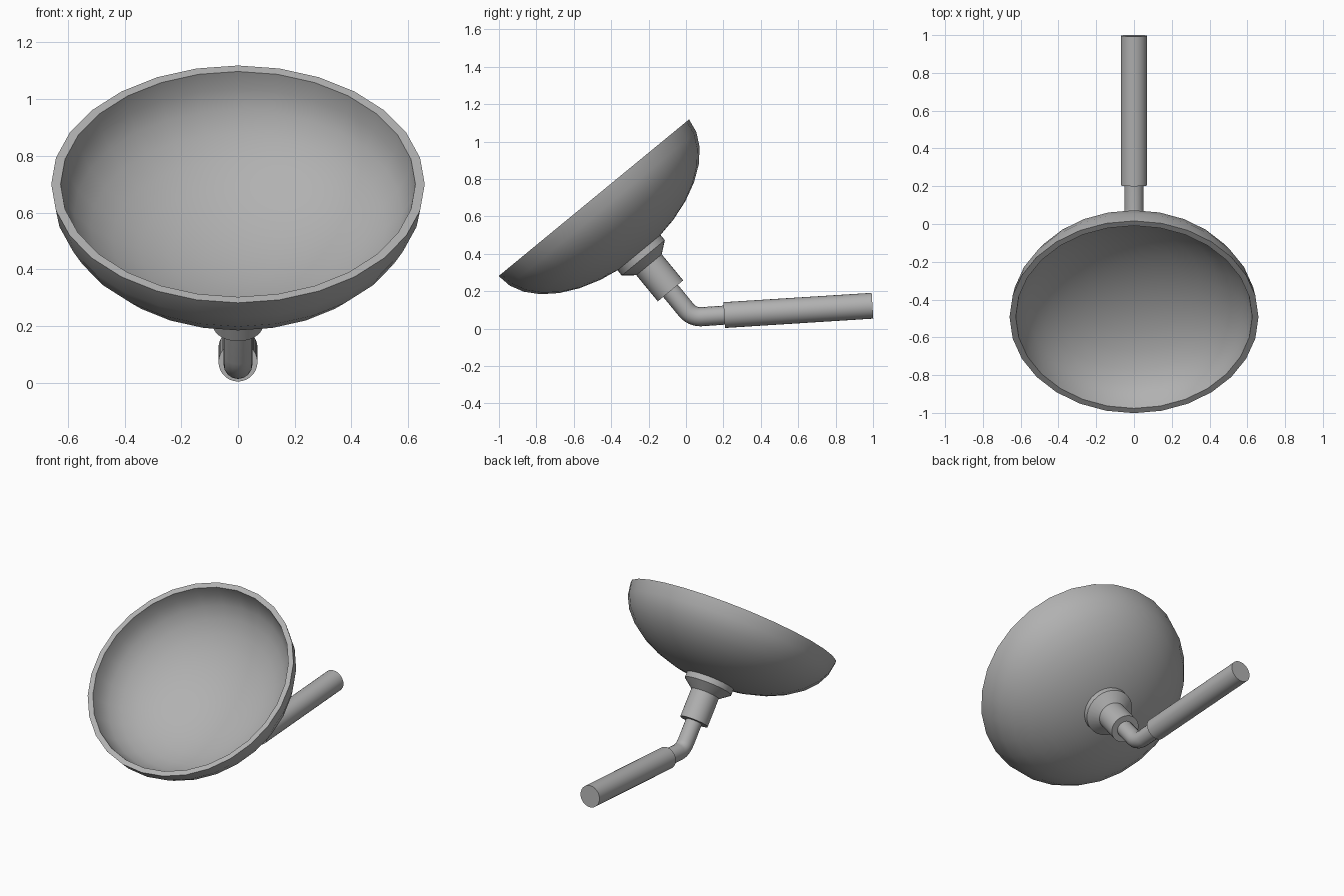
import bpy, math
from mathutils import Vector, Quaternion

if "Cube" in bpy.data.objects:
    bpy.data.objects.remove(bpy.data.objects["Cube"])

RIM = Vector((0, -0.4925, 0.7))           # centre of the bowl's rim
AXIS = Vector((0, 0.635, -0.772)).normalized()   # from the rim towards the stem
H0, H1 = Vector((0, 0.204, 0.0725)), Vector((0, 0.997, 0.1225))
HDIR = (H1 - H0).normalized()

# Dark grey for every part
GREY = bpy.data.materials.new("dark_grey")
GREY.diffuse_color = (0.44, 0.44, 0.44, 1)
GREY.use_nodes = True
GREY.node_tree.nodes["Principled BSDF"].inputs["Base Color"].default_value = GREY.diffuse_color


def lathe(name, origin, axis, profile, n):
    """Revolve (radius, distance) points around an axis; radius 0 closes to a pole."""
    u = Vector((1, 0, 0))
    v = axis.cross(u)
    verts, rings, faces = [], [], []
    for r, t in profile:
        count = 1 if r == 0 else n
        rings.append([len(verts) + i for i in range(count)])
        for i in range(count):
            a = 2 * math.pi * i / n
            verts.append(origin + axis * t + (u * math.cos(a) + v * math.sin(a)) * r)
    for p, q in zip(rings, rings[1:]):
        for i in range(n):
            j = (i + 1) % n
            f = [p[i % len(p)], p[j % len(p)], q[j % len(q)], q[i % len(q)]]
            faces.append(list(dict.fromkeys(f)))
    me = bpy.data.meshes.new(name)
    me.from_pydata(verts, [], faces)
    me.materials.append(GREY)
    ob = bpy.data.objects.new(name, me)
    bpy.context.collection.objects.link(ob)
    bpy.ops.object.select_all(action='DESELECT')
    ob.select_set(True)
    bpy.context.view_layer.objects.active = ob
    bpy.ops.object.mode_set(mode='EDIT')
    bpy.ops.mesh.select_all(action='SELECT')
    bpy.ops.mesh.normals_make_consistent(inside=False)
    bpy.ops.object.mode_set(mode='OBJECT')
    bpy.ops.object.shade_smooth_by_angle(angle=math.radians(30))
    return ob


def quarter(radius, depth, n=8):
    pts = [(radius * math.cos(k * math.pi / 2 / n), depth * math.sin(k * math.pi / 2 / n))
           for k in range(n)]
    return pts + [(0, depth)]


# Bowl: outer shell, flat rim and inner shell
lathe("bowl", RIM, AXIS, quarter(0.659, 0.391)[::-1] + quarter(0.626, 0.358), 28)

# Collar under the bowl, tapering into the stem socket
lathe("socket", RIM, AXIS,
      [(0, 0.37), (0.149, 0.37), (0.149, 0.416), (0.088, 0.464),
       (0.088, 0.645), (0, 0.645)], 28)

# Bent pipe between socket and handle
corner = RIM + AXIS * 0.828
bend = AXIS.angle(HDIR)
bend_r = 0.095
start = corner - AXIS * bend_r * math.tan(bend / 2)
turn = AXIS.cross(HDIR).normalized()
centre = start + turn.cross(AXIS) * bend_r
path = [RIM + AXIS * 0.6]
path += [centre + Quaternion(turn, bend * k / 6) @ (start - centre) for k in range(7)]
path.append(H0 + HDIR * 0.04)
cu = bpy.data.curves.new("neck_pipe", 'CURVE')
cu.dimensions = '3D'
cu.bevel_depth = 0.051
cu.bevel_resolution = 6
cu.use_fill_caps = True
cu.materials.append(GREY)
sp = cu.splines.new('POLY')
sp.points.add(len(path) - 1)
for p, co in zip(sp.points, path):
    p.co = (*co, 1)
sp.use_smooth = True
bpy.context.collection.objects.link(bpy.data.objects.new("neck_pipe", cu))

# Handle
length = (H1 - H0).length
lathe("handle", H0, HDIR, [(0, 0), (0.069, 0), (0.069, length), (0, length)], 28)
